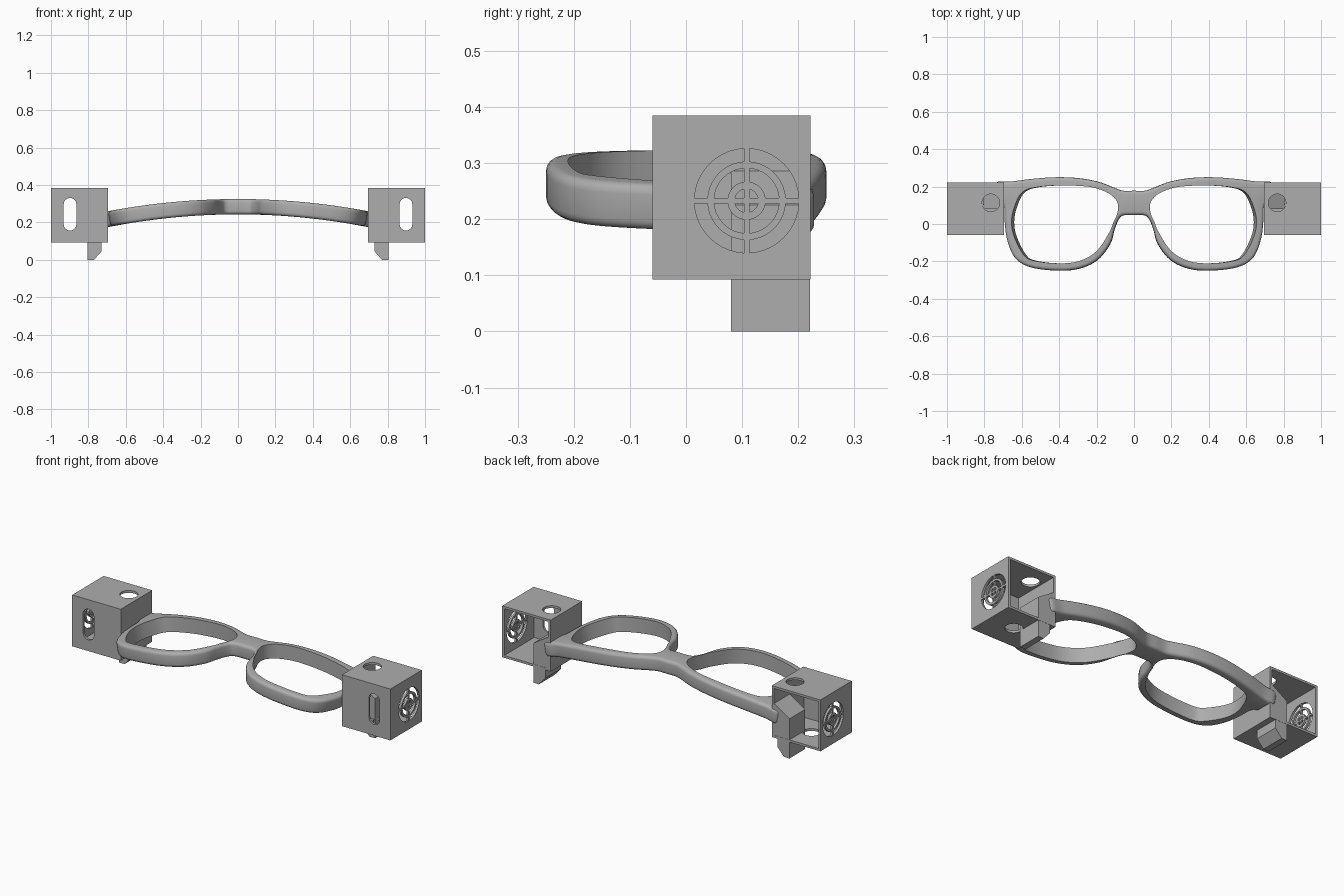
import bpy, bmesh, math
from mathutils import Vector, Matrix

cube = bpy.data.objects.get("Cube")
if cube:
    bpy.data.objects.remove(cube, do_unlink=True)

grey = bpy.data.materials.new("plain grey")
grey.use_nodes = True
grey.diffuse_color = (0.42, 0.42, 0.42, 1)
grey.node_tree.nodes["Principled BSDF"].inputs["Base Color"].default_value = grey.diffuse_color


def make_object(name, bm):
    bmesh.ops.recalc_face_normals(bm, faces=bm.faces)
    mesh = bpy.data.meshes.new(name)
    bm.to_mesh(mesh)
    bm.free()
    mesh.materials.append(grey)
    obj = bpy.data.objects.new(name, mesh)
    bpy.context.scene.collection.objects.link(obj)
    return obj


def add_box(bm, low, high):
    low, high = Vector(low), Vector(high)
    m = Matrix.Translation((low + high) / 2) @ Matrix.Diagonal((*(high - low), 1))
    bmesh.ops.create_cube(bm, size=1, matrix=m)


def add_prism(bm, points, axis, start, end):
    """Extrude a 2D outline along x, y or z."""
    def place(p, d):
        return {"x": (d, *p), "y": (p[0], d, p[1]), "z": (*p, d)}[axis]
    rings = [[bm.verts.new(place(p, d)) for p in points] for d in (start, end)]
    bm.faces.new(rings[0])
    bm.faces.new(rings[1][::-1])
    bridge_loops(bm, *rings)


def bridge_loops(bm, a, b):
    for i in range(len(a)):
        j = (i + 1) % len(a)
        bm.faces.new((a[i], a[j], b[j], b[i]))


def arc(centre, radius, a0, a1, steps):
    return [(centre[0] + radius * math.cos(a0 + (a1 - a0) * i / steps),
             centre[1] + radius * math.sin(a0 + (a1 - a0) * i / steps)) for i in range(steps + 1)]


def cut(obj, cutter):
    mod = obj.modifiers.new("cut", "BOOLEAN")
    mod.operation, mod.solver, mod.object = "DIFFERENCE", "EXACT", cutter
    graph = bpy.context.evaluated_depsgraph_get()
    mesh = bpy.data.meshes.new_from_object(obj.evaluated_get(graph))
    obj.modifiers.clear()
    obj.data = mesh
    bpy.data.objects.remove(cutter, do_unlink=True)


def mirrored(obj, name):
    bm = bmesh.new()
    bm.from_mesh(obj.data)
    bmesh.ops.scale(bm, vec=(-1, 1, 1), verts=bm.verts)
    return make_object(name, bm)


# Hollow side housing, open at the back
WALL = 0.013
LOW, HIGH = Vector((0.695, -0.06, 0.093)), Vector((1.0, 0.222, 0.385))
bm = bmesh.new()
add_box(bm, LOW, HIGH)
housing = make_object("left_housing", bm)
bm = bmesh.new()
pad = Vector((WALL, WALL, WALL))
add_box(bm, LOW + pad, HIGH - pad + Vector((0, 0.1, 0)))
cut(housing, make_object("cavity_cutter", bm))

# Round holes in lid and floor, slot in the front wall
bm = bmesh.new()
add_prism(bm, arc((0.765, 0.113), 0.047, 0, math.tau, 32)[:-1], "z", 0.36, 0.4)
add_prism(bm, arc((0.845, 0.08), 0.045, 0, math.tau, 32)[:-1], "z", 0.08, 0.12)
slot = arc((0.898, 0.297), 0.034, 0, math.pi, 8) + arc((0.898, 0.19), 0.034, math.pi, math.tau, 8)
add_prism(bm, slot, "y", -0.08, -0.04)

# Speaker grille: ring openings split by a cross of thin bars
BAR = 0.005
for inner, outer in ((0.07, 0.093), (0.034, 0.058), (0, 0.021)):
    for quarter in range(4):
        a, b = math.asin(BAR / outer), 0
        points = arc((0, 0), outer, a, math.pi / 2 - a, 10)
        if inner:
            b = math.asin(BAR / inner)
            points += arc((0, 0), inner, math.pi / 2 - b, b, 10)
        else:
            points.append((BAR, BAR))
        turn = Matrix.Rotation(quarter * math.pi / 2, 2)
        points = [turn @ Vector(p) + Vector((0.108, 0.233)) for p in points]
        add_prism(bm, points, "x", 0.975, 1.02)
cut(housing, make_object("opening_cutter", bm))
mirrored(housing, "right_housing")

# Bracket block with a sloped top, and a chamfered foot below the housing
bm = bmesh.new()
profile = [(0.805, 0), (0.77, 0), (0.73, 0.045), (0.73, 0.1), (0.702, 0.1), (0.702, 0.29), (0.805, 0.225)]
add_prism(bm, profile, "y", 0.08, 0.221)
bracket = make_object("left_bracket", bm)
mirrored(bracket, "right_bracket")


def smooth_loop(points, steps=5):
    """Closed Catmull-Rom curve through the points."""
    pts, out = [Vector(p) for p in points], []
    n = len(pts)
    for i in range(n):
        p, q, r, s = (pts[(i + k) % n] for k in (-1, 0, 1, 2))
        for k in range(steps):
            t = k / steps
            out.append(0.5 * (2 * q + (r - p) * t + (2 * p - 5 * q + 4 * r - s) * t ** 2
                              + (3 * q - p - 3 * r + s) * t ** 3))
    return out


def inset(loop, amount):
    """Move a clockwise loop towards its inside."""
    out = []
    for i, p in enumerate(loop):
        t = (loop[(i + 1) % len(loop)] - loop[i - 1]).normalized()
        out.append(p + Vector((t.y, -t.x)) * amount)
    return out


# Spectacle frame: outer rim with rounded edges, two lens openings
half = [(0, 0.178), (0.06, 0.178), (0.11, 0.195), (0.19, 0.225), (0.3, 0.245), (0.42, 0.25),
        (0.55, 0.241), (0.66, 0.227), (0.74, 0.22), (0.74, 0.13), (0.7, 0.1), (0.694, 0),
        (0.68, -0.09), (0.64, -0.18), (0.56, -0.23), (0.42, -0.249), (0.3, -0.24), (0.2, -0.195),
        (0.13, -0.11), (0.105, -0.03), (0.085, 0.02), (0.06, 0.045), (0, 0.047)]
outer = smooth_loop(half + [(-x, y) for x, y in half[-2:0:-1]])
lens = smooth_loop([(0.085, 0.1), (0.11, 0.145), (0.165, 0.178), (0.25, 0.2), (0.4, 0.206),
                    (0.53, 0.195), (0.6, 0.167), (0.64, 0.09), (0.655, 0.01), (0.64, -0.07),
                    (0.59, -0.165), (0.54, -0.195), (0.42, -0.21), (0.3, -0.2), (0.2, -0.145),
                    (0.13, -0.04), (0.095, 0.04)])
TOP, BOTTOM, ROUND = 0.325, 0.243, 0.018
bm = bmesh.new()


def add_ring(loop, z):
    return [bm.verts.new((p.x, p.y, z)) for p in loop]


quarter = [math.pi / 2 * k / 4 for k in range(5)]
section = [(ROUND * (1 - math.sin(a)), TOP - ROUND * (1 - math.cos(a))) for a in quarter]
section += [(d, BOTTOM + TOP - z) for d, z in reversed(section)]
rim = [add_ring(inset(outer, d), z) for d, z in section]
walls = [[add_ring([Vector((p.x * side, p.y)) for p in lens], z) for z in (TOP, BOTTOM)]
         for side in (1, -1)]
for rings in (rim, *walls):
    for a, b in zip(rings, rings[1:]):
        bridge_loops(bm, a, b)
for end in (0, -1):
    edges = []
    for ring in (rim[end], walls[0][end], walls[1][end]):
        edges += [bm.edges.get((ring[i - 1], ring[i])) for i in range(len(ring))]
    bmesh.ops.triangle_fill(bm, edges=edges, use_beauty=True)

# Arch the frame downwards towards both ends
for v in bm.verts:
    drop = 0.135 * v.co.x ** 2
    v.co.x *= 1 + 0.27 * (v.co.z - TOP)
    v.co.z -= drop
frame = make_object("spectacle_frame", bm)
bpy.ops.object.select_all(action="DESELECT")
frame.select_set(True)
bpy.context.view_layer.objects.active = frame
bpy.ops.object.shade_smooth_by_angle(angle=math.radians(35))
